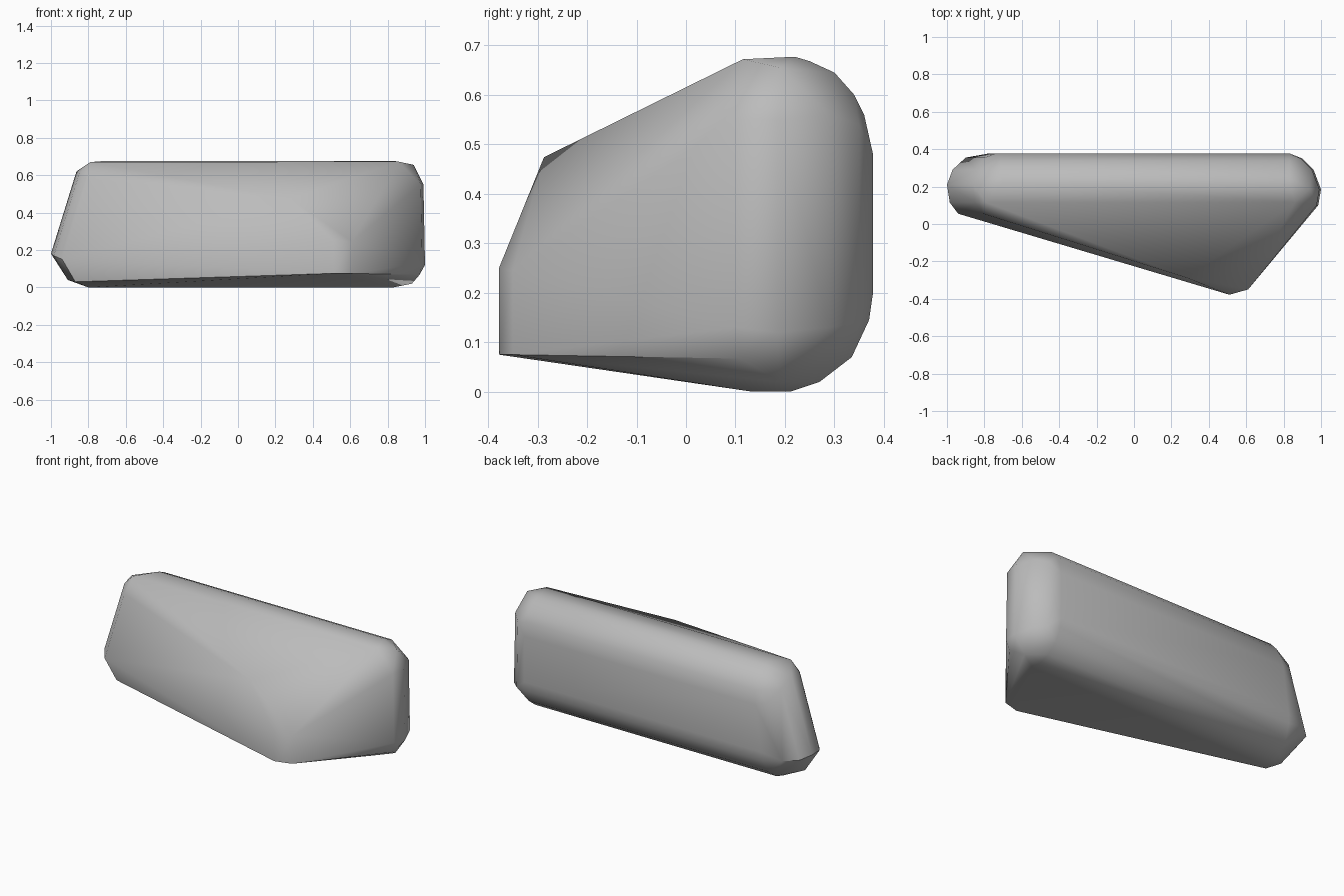
import bpy
import bmesh
from math import radians

default_cube = bpy.data.objects.get("Cube")
if default_cube:
    bpy.data.objects.remove(default_cube, do_unlink=True)


def make_material(name, grey):
    material = bpy.data.materials.new(name)
    material.use_nodes = True
    colour = (grey, grey, grey, 1)
    material.diffuse_color = colour
    material.node_tree.nodes["Principled BSDF"].inputs["Base Color"].default_value = colour
    return material


def spine_points(profile, right_end, left_end, left_lean):
    """Sweep the rounded back profile between the two ends of the rock."""
    points = []
    for y, z in profile:
        points.append((right_end, y, z))
        points.append((left_end + left_lean * z, y, z))
    return points


def column_points(columns, lean):
    """Stand leaning columns around one end: foot x, y, low z, high z."""
    points = []
    for x, y, low, high in columns:
        points.append((x, y, low))
        points.append((x + lean * (high - low), y, high))
    return points


def build_hull(name, points, material):
    """Wrap the corner points in a faceted stone skin."""
    bm = bmesh.new()
    for point in points:
        bm.verts.new(point)
    hull = bmesh.ops.convex_hull(bm, input=bm.verts)
    loose = {v for v in hull["geom_interior"] if isinstance(v, bmesh.types.BMVert)}
    loose.update(v for v in bm.verts if not v.link_faces)
    bmesh.ops.delete(bm, geom=list(loose), context="VERTS")
    bmesh.ops.dissolve_limit(bm, angle_limit=radians(1), verts=bm.verts, edges=bm.edges)
    bmesh.ops.recalc_face_normals(bm, faces=bm.faces)

    mesh = bpy.data.meshes.new(name)
    bm.to_mesh(mesh)
    bm.free()
    mesh.materials.append(material)
    rock = bpy.data.objects.new(name, mesh)
    bpy.context.collection.objects.link(rock)
    return rock


# Rounded back of the rock, from underside to top
back_profile = [
    (.135, 0), (.21, 0), (.27, .02), (.335, .07), (.37, .145), (.378, .2),
    (.378, .48), (.36, .56), (.34, .6), (.3, .645), (.25, .668), (.22, .677),
]
corners = spine_points(back_profile, right_end=.83, left_end=-.8, left_lean=.14)

# Sloping end
sloping_end = [
    (-.94, .055, .15, .58), (-.985, .115, .17, .61), (-1, .21, .18, .62),
    (-.97, .29, .17, .57), (-.9, .355, .17, .5),
]
corners += column_points(sloping_end, lean=.31)
corners += [(-.87, .07, .03), (-.91, .15, .04), (-.79, .115, .67)]

# Upright end
upright_end = [
    (.985, .1, .13, .55), (1, .185, .12, .55),
    (.96, .29, .13, .56), (.9, .35, .14, .54),
]
corners += column_points(upright_end, lean=-.02)
corners += [(.97, .11, .067), (.93, .19, .02), (.94, .19, .655), (.86, .115, .672)]

# Projecting front nose and the peak of its ridge
nose = [(.51, -.378, .075, .25), (.61, -.35, .075, .245)]
corners += column_points(nose, lean=0)
corners.append((.28, -.287, .474))

stone = make_material("stone grey", .5)
rock = build_hull("rock", corners, stone)

# Soft worn faces with crisp outer edges
bpy.ops.object.select_all(action="DESELECT")
rock.select_set(True)
bpy.context.view_layer.objects.active = rock
bpy.ops.object.shade_smooth_by_angle(angle=radians(40))
